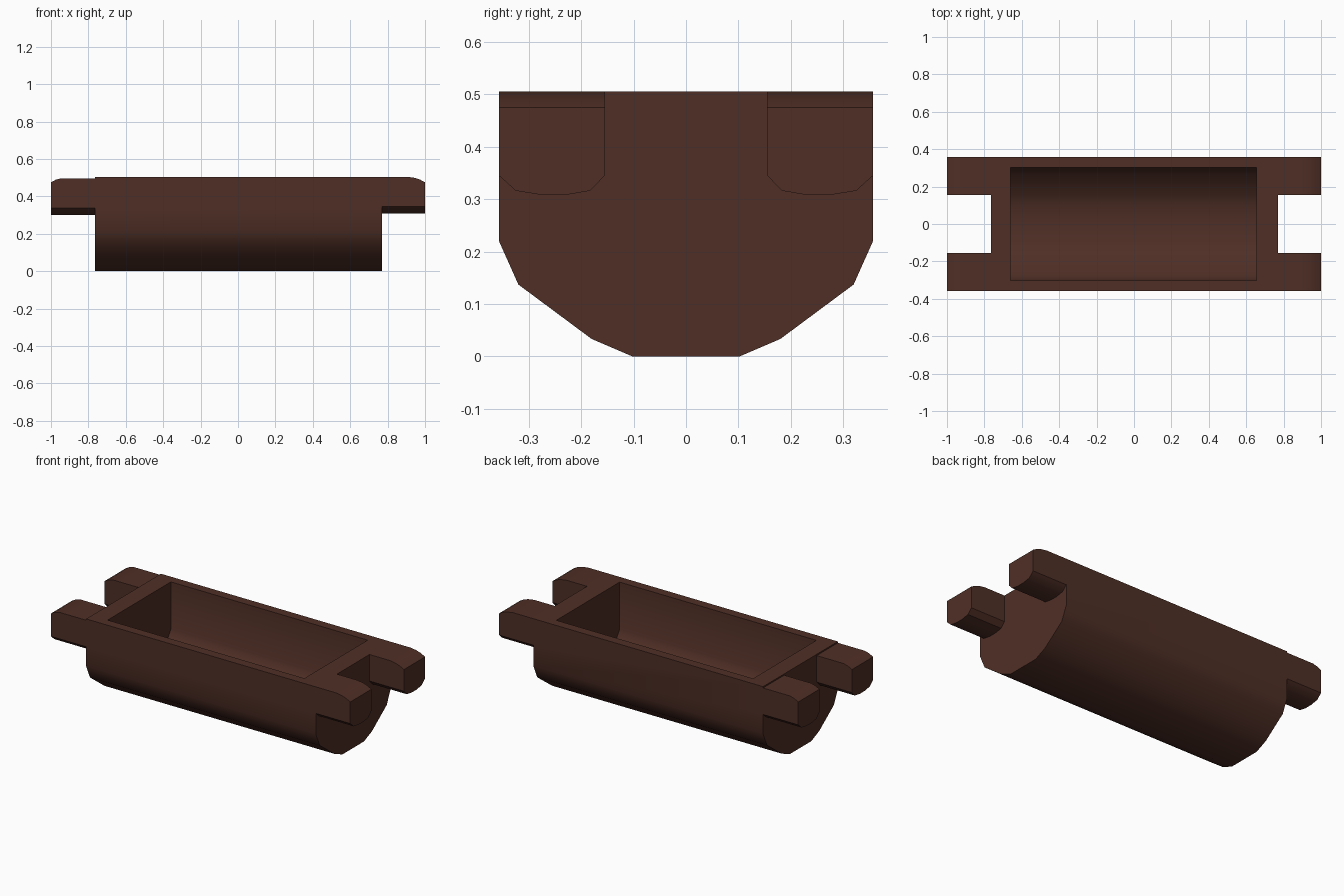
import bpy, bmesh, math

cube = bpy.data.objects.get("Cube")
if cube:
    bpy.data.objects.remove(cube, do_unlink=True)

TOP = 0.505
HALF = 0.357

wood = bpy.data.materials.new("dark_brown")
wood.use_nodes = True
wood.diffuse_color = (0.078, 0.028, 0.019, 1)
wood.node_tree.nodes["Principled BSDF"].inputs["Base Color"].default_value = wood.diffuse_color


def loft(name, profile, stations):
    """Sweep a closed (y, z) profile along x; each station is (x, highest z)."""
    bm = bmesh.new()
    rings = [[bm.verts.new((x, y, min(z, top))) for y, z in profile] for x, top in stations]
    n = len(profile)
    for a, b in zip(rings, rings[1:]):
        for i in range(n):
            bm.faces.new((a[i], a[(i + 1) % n], b[(i + 1) % n], b[i]))
    bm.faces.new(rings[0])
    bm.faces.new(rings[-1])
    bmesh.ops.recalc_face_normals(bm, faces=bm.faces)
    mesh = bpy.data.meshes.new(name)
    bm.to_mesh(mesh)
    bm.free()
    mesh.materials.append(wood)
    ob = bpy.data.objects.new(name, mesh)
    bpy.context.collection.objects.link(ob)
    return ob


def mirrored(half):
    """Complete a half profile, listed from the top edge down, across y = 0."""
    return half + [(-y, z) for y, z in reversed(half)]


def combine(target, other, operation):
    mod = target.modifiers.new(operation.lower(), 'BOOLEAN')
    mod.operation = operation
    mod.solver = 'EXACT'
    mod.object = other
    bpy.context.view_layer.objects.active = target
    bpy.ops.object.modifier_apply(modifier=mod.name)
    bpy.data.objects.remove(other, do_unlink=True)


# Rounded trough body
hull = mirrored([(HALF, TOP), (HALF, 0.22), (0.32, 0.137), (0.18, 0.033), (0.103, 0)])
trough = loft("trough", hull, [(-0.765, TOP), (0.77, TOP)])

# Four end prongs with bevelled undersides and rounded upper tips
for side in (-1, 1):
    drop = 0 if side > 0 else -0.008
    under = [(0.155, 0.345), (0.183, 0.316), (0.23, 0.308), (0.275, 0.308), (0.325, 0.316), (HALF, 0.345)]
    for end in (-1, 1):
        low = 0 if end > 0 else -0.008
        outline = [(side * y, z + low) for y, z in [(0.155, TOP)] + under + [(HALF, TOP)]]
        path = [(end * x, z) for x, z in
                ((0.72, TOP), (0.905, TOP), (0.945, 0.499), (0.975, 0.489), (1, 0.475))]
        combine(trough, loft("prong", outline, path), 'UNION')

# Hollow with a rounded floor
hollow = mirrored([(0.302, 0.6), (0.302, 0.22), (0.27, 0.17), (0.16, 0.085), (0.09, 0.055)])
combine(trough, loft("hollow_cutter", hollow, [(-0.66, 0.6), (0.655, 0.6)]), 'DIFFERENCE')

# Smooth curves, crisp corners
bpy.ops.object.select_all(action='DESELECT')
trough.select_set(True)
bpy.context.view_layer.objects.active = trough
bpy.ops.object.shade_smooth_by_angle(angle=math.radians(35))
